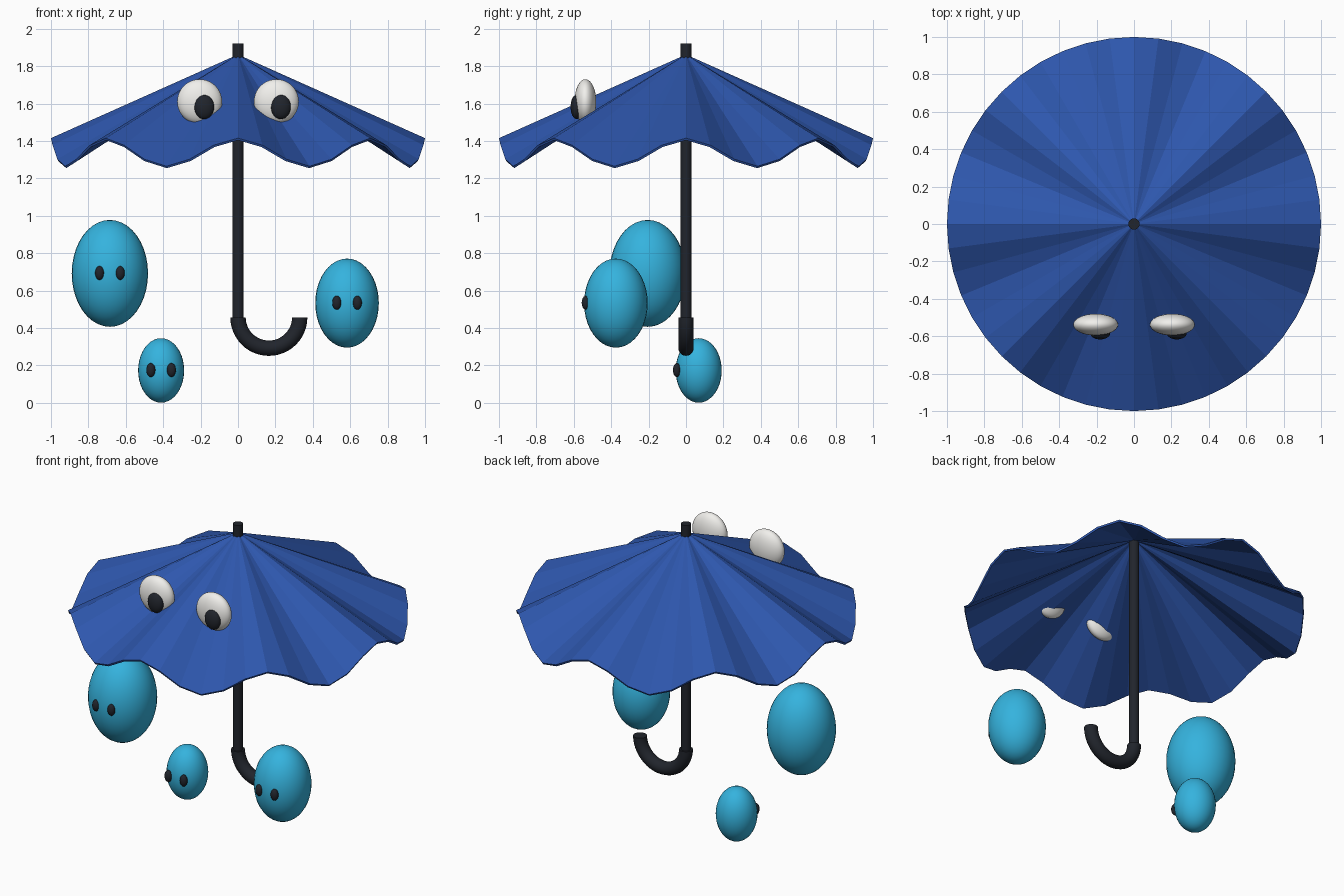
import bpy, bmesh
from math import pi, sin, cos
from mathutils import Vector

if "Cube" in bpy.data.objects:
    bpy.data.objects.remove(bpy.data.objects["Cube"])


def material(name, rgb):
    m = bpy.data.materials.new(name)
    m.diffuse_color = (*rgb, 1)
    m.use_nodes = True
    m.node_tree.nodes["Principled BSDF"].inputs["Base Color"].default_value = m.diffuse_color
    return m


BLUE = material("canopy_blue", (0.027, 0.095, 0.42))
AQUA = material("drop_aqua", (0.035, 0.45, 0.73))
BLACK = material("black", (0.015, 0.018, 0.025))
WHITE = material("white", (0.88, 0.87, 0.84))


def mesh_object(name, bm, mat):
    bmesh.ops.recalc_face_normals(bm, faces=bm.faces)
    me = bpy.data.meshes.new(name)
    bm.to_mesh(me)
    bm.free()
    ob = bpy.data.objects.new(name, me)
    bpy.context.collection.objects.link(ob)
    me.materials.append(mat)
    return ob


def smooth(ob):
    bpy.ops.object.select_all(action='DESELECT')
    ob.select_set(True)
    bpy.context.view_layer.objects.active = ob
    bpy.ops.object.shade_smooth_by_angle(angle=pi / 5)


def ellipsoid(name, center, radii, mat):
    bm = bmesh.new()
    bmesh.ops.create_uvsphere(bm, u_segments=32, v_segments=20, radius=1)
    bmesh.ops.scale(bm, vec=radii, verts=bm.verts)
    bmesh.ops.translate(bm, vec=center, verts=bm.verts)
    smooth(mesh_object(name, bm, mat))


# Canopy: fan of 48 triangles with eight waves along the rim
bm = bmesh.new()
N = 48
apex = bm.verts.new((0, 0, 1.862))
rim = []
for i in range(N):
    a = 2 * pi * i / N
    rim.append(bm.verts.new((cos(a), sin(a), 1.34 + 0.075 * cos(8 * a))))
for i in range(N):
    bm.faces.new((apex, rim[i], rim[(i + 1) % N]))
me = bpy.data.meshes.new("canopy")
bm.to_mesh(me)
bm.free()
canopy = bpy.data.objects.new("canopy", me)
bpy.context.collection.objects.link(canopy)
me.materials.append(BLUE)
shell = canopy.modifiers.new("thickness", 'SOLIDIFY')
shell.thickness = 0.012
shell.offset = -1

# Pole, poking out above the canopy
bm = bmesh.new()
bmesh.ops.create_cone(bm, cap_ends=True, segments=20, radius1=0.03, radius2=0.03, depth=1.47)
bmesh.ops.translate(bm, vec=(0, 0, 1.185), verts=bm.verts)
smooth(mesh_object("pole", bm, BLACK))

# Hooked handle: a circle swept through half a turn
bm = bmesh.new()
bmesh.ops.create_circle(bm, cap_ends=False, segments=20, radius=0.041)
bmesh.ops.translate(bm, vec=(0, 0, 0.457), verts=bm.verts)
bmesh.ops.spin(bm, geom=bm.verts[:] + bm.edges[:], cent=(0.165, 0, 0.457),
               axis=(0, -1, 0), angle=pi, steps=24, use_duplicate=False)
bmesh.ops.holes_fill(bm, edges=[e for e in bm.edges if e.is_boundary], sides=0)
smooth(mesh_object("handle", bm, BLACK))

# Large eyes on the canopy, both pupils looking the same way
for side, s in (("left", -1), ("right", 1)):
    ellipsoid(f"{side}_eye", (s * 0.205, -0.538, 1.61), (0.12, 0.058, 0.12), WHITE)
    ellipsoid(f"{side}_pupil", (s * 0.205 + 0.024, -0.585, 1.582), (0.053, 0.032, 0.065), BLACK)

# Raindrops with two small eyes each
drops = {"large": ((-0.685, -0.205, 0.692), 0.204),
         "medium": ((0.583, -0.375, 0.533), 0.17),
         "small": ((-0.411, 0.068, 0.173), 0.123)}
for size, (c, r) in drops.items():
    ellipsoid(f"{size}_raindrop", c, (r, r, 1.4 * r), AQUA)
    for side, s in (("left", -1), ("right", 1)):
        pos = Vector(c) + Vector((s * 0.055, -0.95 * r, 0.002))
        ellipsoid(f"{size}_raindrop_{side}_eye", pos, (0.024, 0.021, 0.037), BLACK)
